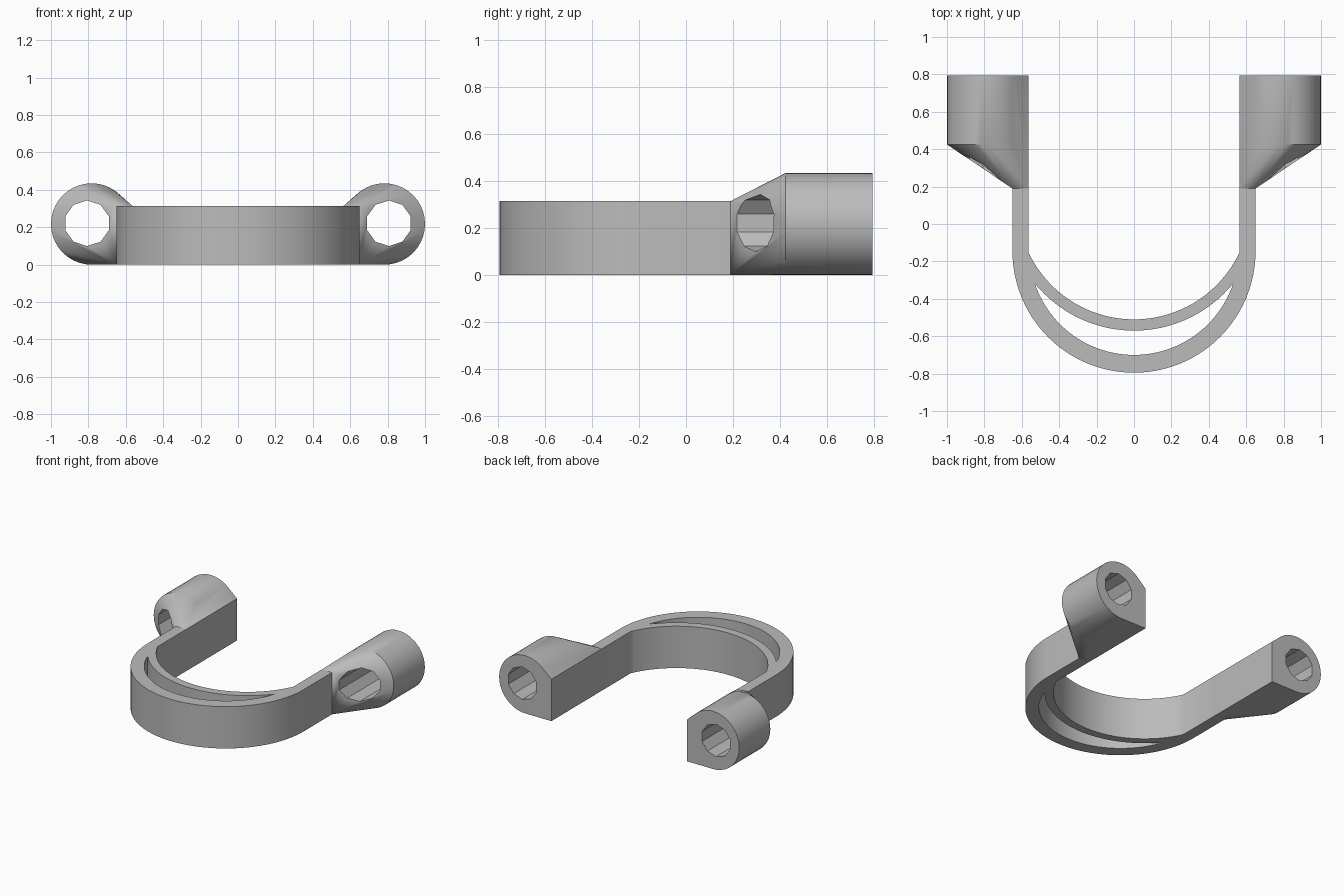
import bpy, bmesh, math
from mathutils import Matrix, Vector

cube = bpy.data.objects.get("Cube")
if cube:
    bpy.data.objects.remove(cube)

grey = bpy.data.materials.new("satin grey")
grey.use_nodes = True
grey.diffuse_color = (0.5, 0.5, 0.5, 1)
grey.node_tree.nodes["Principled BSDF"].inputs["Base Color"].default_value = (0.5, 0.5, 0.5, 1)

INNER, OUTER, HEIGHT = 0.565, 0.65, 0.315   # strap arm faces and strap height
JOIN, SHOULDER, BACK = 0.19, 0.425, 0.795   # y of taper start, barrel start, barrel end
RADIUS = 0.2175                             # barrel radius


def arc(cy, r, half_angle, n=48):
    """Points from +x to -x round the front of a circle centred on x = 0."""
    angles = [half_angle * (1 - 2 * i / n) for i in range(n + 1)]
    return [(r * math.sin(a), cy - r * math.cos(a)) for a in angles]


def select(obj):
    bpy.ops.object.select_all(action='DESELECT')
    obj.select_set(True)
    bpy.context.view_layer.objects.active = obj


def finish(obj):
    select(obj)
    bpy.ops.object.shade_smooth_by_angle(angle=math.radians(30))


def add_mesh(name, bm):
    bmesh.ops.recalc_face_normals(bm, faces=bm.faces[:])
    mesh = bpy.data.meshes.new(name)
    bm.to_mesh(mesh)
    bm.free()
    mesh.materials.append(grey)
    obj = bpy.data.objects.new(name, mesh)
    bpy.context.collection.objects.link(obj)
    return obj


# U-shaped strap: outer outline plus a crescent slot, extruded
outline = [(OUTER, JOIN)] + arc(-0.145, OUTER, math.pi / 2) + [(-OUTER, JOIN), (-INNER, JOIN)]
outline += arc(0.113, 0.623, math.asin(INNER / 0.623))[::-1] + [(INNER, JOIN)]
slot = arc(-0.141, 0.559, math.asin(0.53 / 0.559))
slot += arc(0.113, 0.683, math.asin(0.53 / 0.683))[-2:0:-1]

curve = bpy.data.curves.new("strap", 'CURVE')
curve.dimensions = '2D'
curve.fill_mode = 'BOTH'
curve.extrude = HEIGHT / 2
for points in (outline, slot):
    spline = curve.splines.new('POLY')
    spline.points.add(len(points) - 1)
    for p, (x, y) in zip(spline.points, points):
        p.co = (x, y, 0, 1)
    spline.use_cyclic_u = True
temp = bpy.data.objects.new("strap_curve", curve)
bpy.context.collection.objects.link(temp)
select(temp)
bpy.ops.object.convert(target='MESH')
temp = bpy.context.view_layer.objects.active
bm = bmesh.new()
bm.from_mesh(temp.data)
bpy.data.objects.remove(temp)
bmesh.ops.remove_doubles(bm, verts=bm.verts[:], dist=0.0002)
bmesh.ops.translate(bm, verts=bm.verts[:], vec=(0, 0, HEIGHT / 2))
finish(add_mesh("strap", bm))

# Barrel lugs: hull of the strap end and a round barrel, bored through
for side, label in ((1, "left"), (-1, "right")):
    bm = bmesh.new()
    for z in (0, HEIGHT):
        for x, y in ((INNER, JOIN), (OUTER, JOIN), (INNER, BACK)):
            bm.verts.new((side * x, y, z))
    for i in range(40):
        a = math.tau * i / 40
        x = 1 - RADIUS + RADIUS * math.cos(a)
        for y in (SHOULDER, BACK):
            bm.verts.new((side * x, y, RADIUS + RADIUS * math.sin(a)))
    hull = bmesh.ops.convex_hull(bm, input=bm.verts[:])
    loose = [v for v in bm.verts if not v.link_faces]
    bmesh.ops.delete(bm, geom=loose, context='VERTS')
    bmesh.ops.dissolve_limit(bm, angle_limit=math.radians(0.5),
                             verts=bm.verts[:], edges=bm.edges[:])
    lug = add_mesh(label + "_lug", bm)

    # Ten-sided bore
    bm = bmesh.new()
    bmesh.ops.create_cone(bm, cap_ends=True, segments=10, radius1=0.122, radius2=0.122, depth=2)
    spin = Matrix.Rotation(math.pi / 2, 4, 'X') @ Matrix.Rotation(math.pi / 2, 4, 'Z')
    # Put a corner of the bore at its top
    top = max((spin @ v.co).z for v in bm.verts)
    if top < 0.1215:
        spin = spin @ Matrix.Rotation(math.pi / 10, 4, 'Z')
    bm.transform(Matrix.Translation(Vector((side * 0.807, 0.5, 0.2215))) @ spin)
    cutter = add_mesh(label + "_bore_cutter", bm)
    cutter.hide_render = True
    mod = lug.modifiers.new("bore", 'BOOLEAN')
    mod.operation = 'DIFFERENCE'
    mod.solver = 'EXACT'
    mod.object = cutter
    select(lug)
    bpy.ops.object.modifier_apply(modifier=mod.name)
    bpy.data.objects.remove(cutter)
    finish(lug)
